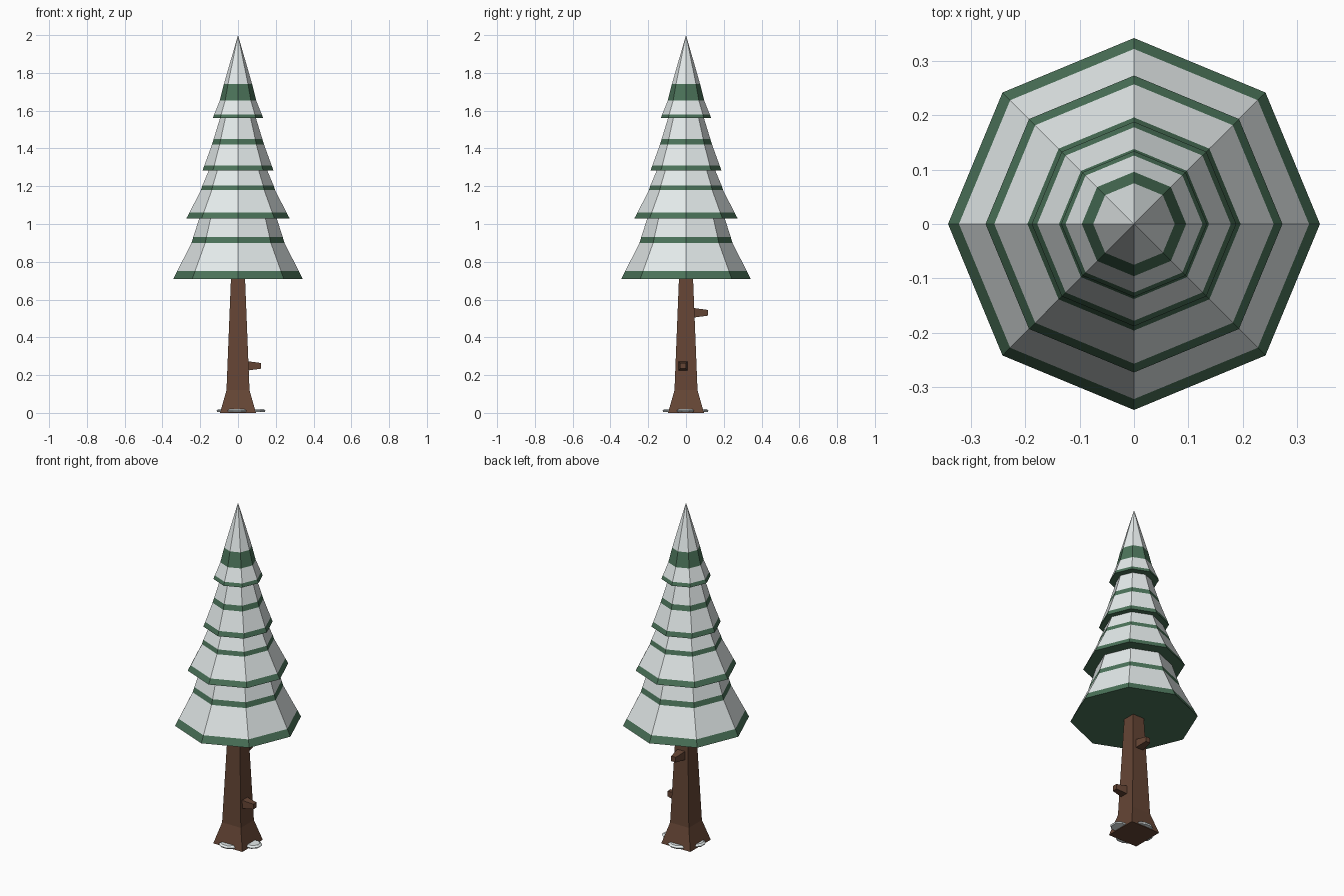
import bpy, math
from mathutils import Matrix, Vector

if "Cube" in bpy.data.objects:
    bpy.data.objects.remove(bpy.data.objects["Cube"])


def material(name, color):
    m = bpy.data.materials.new(name)
    m.diffuse_color = (*color, 1)
    m.use_nodes = True
    m.node_tree.nodes["Principled BSDF"].inputs["Base Color"].default_value = m.diffuse_color
    return m


GREEN = material("needles", (0.07, 0.17, 0.10))
SNOW = material("snow", (0.78, 0.83, 0.83))
BARK = material("bark", (0.13, 0.06, 0.035))


def loft(name, rings, sides, mats, bands=None, start=0.0, matrix=None):
    """Stack of polygon rings (radius, height), closed at both ends."""
    verts, faces, idx = [], [], []
    for r, z in rings:
        if r == 0:
            verts.append((0, 0, z))
            continue
        for i in range(sides):
            a = start + 2 * math.pi * i / sides
            verts.append((r * math.cos(a), r * math.sin(a), z))
    faces.append(list(range(sides))[::-1])
    idx.append(0)
    for k in range(len(rings) - 1):
        b, t = k * sides, (k + 1) * sides
        for i in range(sides):
            j = (i + 1) % sides
            faces.append([b + i, b + j, t] if rings[k + 1][0] == 0
                         else [b + i, b + j, t + j, t + i])
            idx.append(bands[k] if bands else 0)
    if rings[-1][0] > 0:
        n = (len(rings) - 1) * sides
        faces.append(list(range(n, n + sides)))
        idx.append(0)
    if matrix:
        verts = [matrix @ Vector(v) for v in verts]
    me = bpy.data.meshes.new(name)
    me.from_pydata(verts, [], faces)
    for m in mats:
        me.materials.append(m)
    me.polygons.foreach_set("material_index", idx)
    me.update()
    ob = bpy.data.objects.new(name, me)
    bpy.context.collection.objects.link(ob)
    return ob


# Foliage tiers: green rim, snow, green stripe, snow
tiers = [
    [(0.342, 0.71), (0.322, 0.75), (0.246, 0.90), (0.237, 0.93), (0.205, 1.03)],
    [(0.273, 1.03), (0.257, 1.06), (0.196, 1.18), (0.188, 1.205), (0.155, 1.283)],
    [(0.188, 1.283), (0.178, 1.31), (0.138, 1.42), (0.129, 1.45), (0.095, 1.56)],
    [(0.134, 1.56), (0.126, 1.58), (0.096, 1.655), (0.075, 1.74), (0, 2.0)],
]
for n, rings in enumerate(tiers, 1):
    loft(f"foliage_tier_{n}", rings, 8, [GREEN, SNOW], [0, 1, 0, 1])

# Square trunk with flared foot
q = math.sqrt(2)
loft("trunk", [(0.095 * q, 0), (0.061 * q, 0.12), (0.037 * q, 0.72)], 4, [BARK],
     start=math.pi / 4)

# Broken branch stubs, tapered square pegs
for name, axis, pos in [("branch_stub_right", "Y", (0.035, -0.016, 0.249)),
                        ("branch_stub_back", "X", (0, 0.03, 0.53))]:
    angle = math.pi / 2 if axis == "Y" else -math.pi / 2
    mat = Matrix.Translation(pos) @ Matrix.Rotation(angle, 4, axis)
    loft(name, [(0.025 * q, 0), (0.024 * q, 0.02), (0.015 * q, 0.087)], 4, [BARK],
         start=math.pi / 4, matrix=mat)

# Thin snow patches around the foot, one per side
for name, x, y, sx, sy in [("front", -0.005, -0.085, 0.055, 0.042),
                           ("back", 0.0, 0.08, 0.055, 0.042),
                           ("left", -0.075, 0.0, 0.042, 0.05),
                           ("right", 0.1, -0.003, 0.05, 0.05)]:
    mat = Matrix.Translation((x, y, 0.005)) @ Matrix.Diagonal((sx, sy, 1, 1))
    loft(f"snow_patch_{name}", [(0.9, 0), (1, 0.007), (0.75, 0.016)], 8, [SNOW],
         start=math.pi / 8, matrix=mat)
